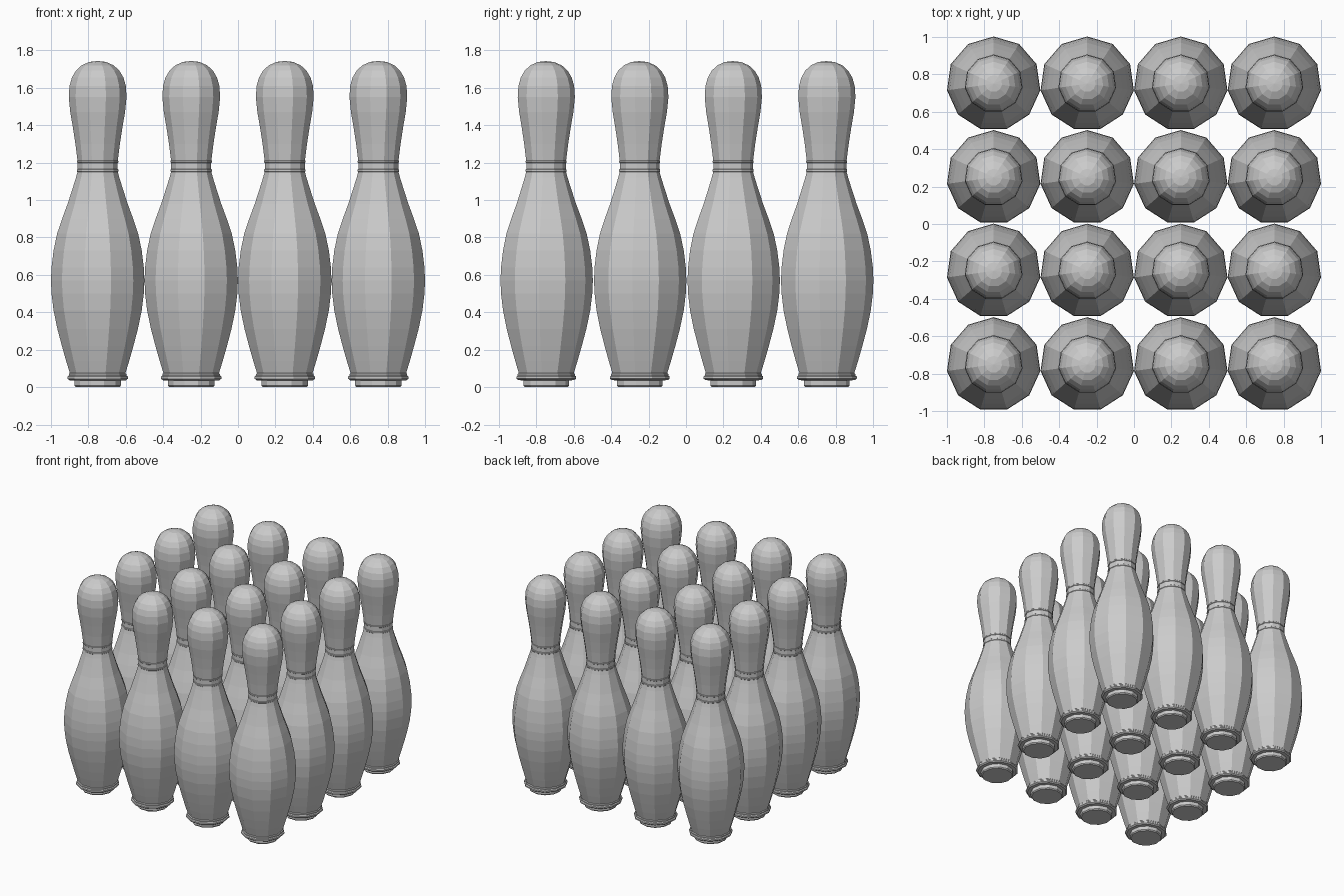
import bpy, bmesh, math

SIDES = 11
SPACING = 0.5

# (radius, height) outline of one pin, from the foot up to the crown
PROFILE = [
    (0.118, 0.0), (0.125, 0.008), (0.125, 0.036),                    # foot
    (0.152, 0.037), (0.163, 0.045), (0.163, 0.056),                  # base ring
    (0.156, 0.062), (0.156, 0.070), (0.150, 0.075),
    (0.170, 0.14), (0.193, 0.22), (0.217, 0.31), (0.238, 0.41),      # belly
    (0.249, 0.50), (0.252, 0.57), (0.249, 0.64), (0.238, 0.73),
    (0.219, 0.82), (0.192, 0.90), (0.162, 0.98), (0.136, 1.06),      # shoulder
    (0.117, 1.12), (0.109, 1.150),
    (0.112, 1.153), (0.112, 1.163), (0.108, 1.166),                  # neck bands
    (0.108, 1.198), (0.112, 1.201), (0.112, 1.209), (0.109, 1.212),
    (0.120, 1.30), (0.134, 1.39), (0.148, 1.47), (0.156, 1.55),      # head
    (0.152, 1.61), (0.139, 1.655), (0.117, 1.692), (0.086, 1.720),
    (0.045, 1.738),
]
CROWN = 1.743


def pin_mesh():
    bm = bmesh.new()
    rings = []
    for r, z in PROFILE:
        ring = []
        for i in range(SIDES):
            a = math.pi / 2 + 2 * math.pi * i / SIDES
            ring.append(bm.verts.new((r * math.cos(a), r * math.sin(a), z)))
        rings.append(ring)
    for low, high in zip(rings, rings[1:]):
        for i in range(SIDES):
            j = (i + 1) % SIDES
            bm.faces.new((low[i], low[j], high[j], high[i]))
    # flat underside and pointed crown fan
    bm.faces.new(rings[0][::-1])
    top = bm.verts.new((0, 0, CROWN))
    for i in range(SIDES):
        bm.faces.new((rings[-1][i], rings[-1][(i + 1) % SIDES], top))
    mesh = bpy.data.meshes.new("pin")
    bm.to_mesh(mesh)
    bm.free()
    return mesh


# four by four block of standing pins
mesh = pin_mesh()
for row in range(4):
    for col in range(4):
        pin = bpy.data.objects.new(f"bowling_pin_{row + 1}_{col + 1}", mesh)
        pin.location = ((col - 1.5) * SPACING, (row - 1.5) * SPACING, 0)
        bpy.context.collection.objects.link(pin)
